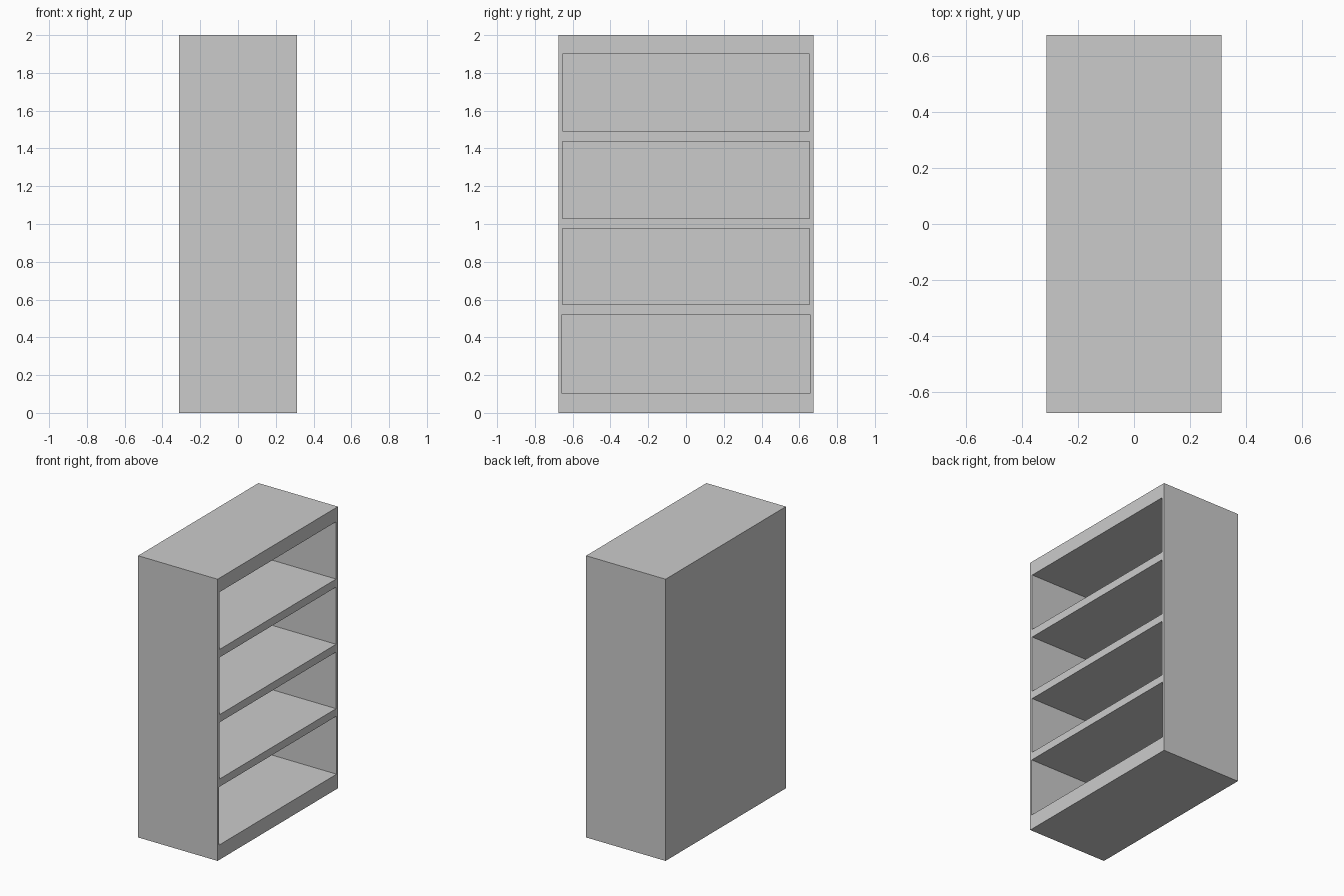
import bpy

if "Cube" in bpy.data.objects:
    bpy.data.objects.remove(bpy.data.objects["Cube"])

HALF_X, HALF_Y, HEIGHT = 0.312, 0.675, 2.0
BACK = 0.02  # back panel thickness


def box(name, lo, hi):
    bpy.ops.mesh.primitive_cube_add(size=1, location=[(a + b) / 2 for a, b in zip(lo, hi)])
    ob = bpy.context.object
    ob.name = name
    ob.scale = [b - a for a, b in zip(lo, hi)]
    bpy.ops.object.transform_apply(location=True, rotation=False, scale=True)
    return ob


# Solid cabinet body
cabinet = box("bookcase", (-HALF_X, -HALF_Y, 0), (HALF_X, HALF_Y, HEIGHT))

# Four shelf bays open towards +x: half width, floor, ceiling
bays = [(0.66, 0.106, 0.518), (0.655, 0.573, 0.975),
        (0.655, 1.03, 1.436), (0.655, 1.493, 1.90)]
for i, (w, z0, z1) in enumerate(bays):
    cutter = box(f"bay_cutter_{i}", (-HALF_X + BACK, -w, z0), (HALF_X + 0.1, w, z1))
    cutter.hide_render = True
    mod = cabinet.modifiers.new(f"bay_{i}", 'BOOLEAN')
    mod.operation = 'DIFFERENCE'
    mod.solver = 'EXACT'
    mod.object = cutter
    bpy.context.view_layer.objects.active = cabinet
    bpy.ops.object.modifier_apply(modifier=mod.name)
    bpy.data.objects.remove(cutter)
